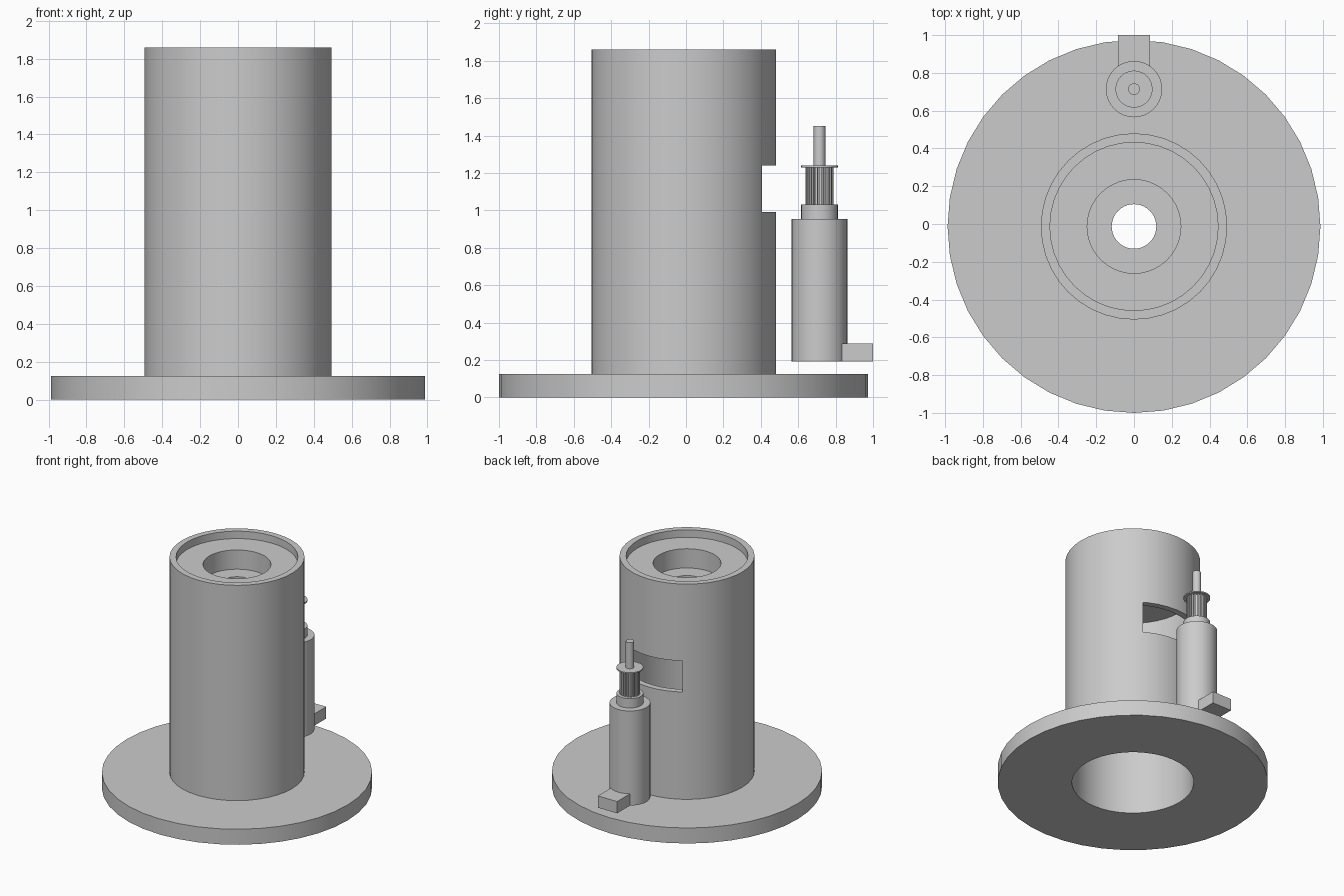
import bpy
import bmesh
from math import cos, sin, pi, radians

if "Cube" in bpy.data.objects:
    bpy.data.objects.remove(bpy.data.objects["Cube"])

grey = bpy.data.materials.new("light_grey")
grey.use_nodes = True
grey.diffuse_color = (0.6, 0.6, 0.6, 1)
grey.node_tree.nodes["Principled BSDF"].inputs["Base Color"].default_value = (0.6, 0.6, 0.6, 1)

HOUSING_Y = -0.013
MOTOR_Y = 0.714


def finish(name, bm, y):
    """Turn a bmesh into a named, coloured object."""
    bmesh.ops.remove_doubles(bm, verts=bm.verts, dist=1e-5)
    bmesh.ops.recalc_face_normals(bm, faces=bm.faces)
    mesh = bpy.data.meshes.new(name)
    bm.to_mesh(mesh)
    bm.free()
    mesh.materials.append(grey)
    obj = bpy.data.objects.new(name, mesh)
    obj.location.y = y
    bpy.context.collection.objects.link(obj)
    return obj


def lathe(name, profile, y, sides):
    """Revolve a closed (radius, height) profile about the z axis."""
    bm = bmesh.new()
    verts = [bm.verts.new((r, 0, z)) for r, z in profile]
    edges = [bm.edges.new((a, b)) for a, b in zip(verts, verts[1:] + verts[:1])
             if a.co.x > 0 or b.co.x > 0]
    bmesh.ops.spin(bm, geom=verts + edges, cent=(0, 0, 0), axis=(0, 0, 1),
                   angle=2 * pi, steps=sides, use_merge=True)
    return finish(name, bm, y)


def box(name, x, y0, y1, z0, z1):
    """Box centred on x = 0 with the given half width."""
    bm = bmesh.new()
    bmesh.ops.create_cube(bm, size=1)
    for v in bm.verts:
        v.co = (x if v.co.x > 0 else -x, y1 if v.co.y > 0 else y0,
                z1 if v.co.z > 0 else z0)
    return finish(name, bm, 0)


def smooth(obj):
    bpy.ops.object.select_all(action="DESELECT")
    obj.select_set(True)
    bpy.context.view_layer.objects.active = obj
    bpy.ops.object.shade_smooth_by_angle(angle=radians(30))


# Round base plate, hollow tube and stepped bearing seat
housing = lathe("housing", [
    (0.987, 0), (0.987, 0.125), (0.493, 0.125), (0.493, 1.86), (0.445, 1.86),
    (0.445, 1.80), (0.248, 1.80), (0.248, 1.645), (0.118, 1.645),
    (0.118, 1.60), (0.445, 1.60), (0.445, 0)], HOUSING_Y, 40)

# Belt window through the back wall of the tube
cutter = box("window_cutter", 0.255, 0.15, 0.7, 0.99, 1.24)
cutter.hide_render = True
cut = housing.modifiers.new("belt_window", "BOOLEAN")
cut.operation = "DIFFERENCE"
cut.solver = "EXACT"
cut.object = cutter
bpy.context.view_layer.objects.active = housing
bpy.ops.object.modifier_apply(modifier=cut.name)
bpy.data.objects.remove(cutter)
smooth(housing)

# Motor can with the pulley collar above it
smooth(lathe("motor_body", [
    (0, 0.193), (0.149, 0.193), (0.149, 0.955), (0.098, 0.955),
    (0.098, 1.03), (0, 1.03)], MOTOR_Y, 32))

# Pulley flange and motor shaft
smooth(lathe("pulley_flange", [
    (0, 1.23), (0.098, 1.23), (0.098, 1.24), (0, 1.24)], MOTOR_Y, 32))
smooth(lathe("motor_shaft", [
    (0, 1.235), (0.031, 1.235), (0.031, 1.45), (0, 1.45)], MOTOR_Y, 20))

# Toothed belt pulley
TEETH = 20
bm = bmesh.new()
ring = []
for i in range(TEETH):
    for step, radius in ((0, 0.075), (0.5, 0.075), (0.55, 0.062), (0.95, 0.062)):
        a = 2 * pi * (i + step) / TEETH
        ring.append(bm.verts.new((radius * cos(a), radius * sin(a), 1.03)))
face = bm.faces.new(ring)
top = bmesh.ops.extrude_face_region(bm, geom=[face])["geom"]
bmesh.ops.translate(bm, vec=(0, 0, 0.2),
                    verts=[g for g in top if isinstance(g, bmesh.types.BMVert)])
finish("toothed_pulley", bm, MOTOR_Y)

# Cable connector on the back of the motor
box("cable_connector", 0.086, 0.80, 1.0, 0.193, 0.288)
